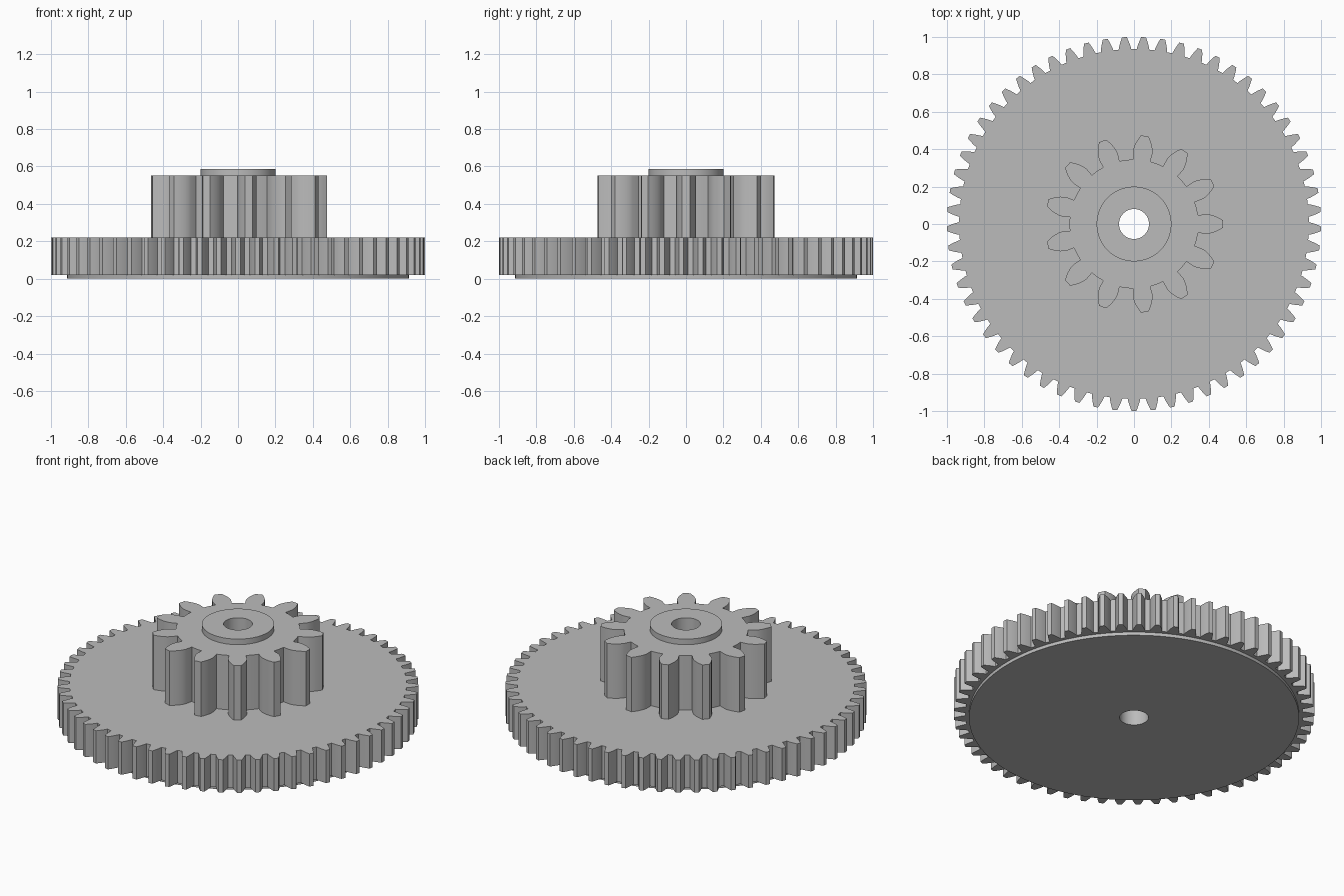
import bpy
import bmesh
from math import pi, cos, sin, tan, acos, radians, sqrt

BORE = 0.08

if "Cube" in bpy.data.objects:
    bpy.data.objects.remove(bpy.data.objects["Cube"], do_unlink=True)

grey = bpy.data.materials.new("plain grey")
grey.use_nodes = True
colour = (0.5, 0.5, 0.5, 1)
grey.diffuse_color = colour
grey.node_tree.nodes["Principled BSDF"].inputs["Base Color"].default_value = colour


def circle(radius, count=96):
    return [(radius * cos(2 * pi * i / count), radius * sin(2 * pi * i / count))
            for i in range(count)]


def gear_outline(teeth, tip, root, start, steps=5):
    """Involute spur gear outline with a tooth centred on the start angle."""
    pitch = tip * teeth / (teeth + 2)
    base = pitch * cos(radians(20))

    def involute(r):
        a = acos(min(1, base / r))
        return tan(a) - a

    # One flank from root to tip, as radius and half tooth angle
    low = max(root, base)
    radii = [low + (tip - low) * i / steps for i in range(steps + 1)]
    if root < base:
        radii.insert(0, root)
    thick = pi / (2 * teeth) + involute(pitch / cos(0))
    flank = [(r, thick - involute(r)) for r in radii]
    tooth = [(r, -a) for r, a in flank] + [(r, a) for r, a in reversed(flank)]
    tooth.append((root, pi / teeth))
    return [(r * cos(start + 2 * pi * k / teeth + a),
             r * sin(start + 2 * pi * k / teeth + a))
            for k in range(teeth) for r, a in tooth]


def bored_plate(name, outline, bottom, top):
    """Extrude an outline with the shaft hole through it."""
    bm = bmesh.new()
    edges = []
    for loop in (outline, circle(BORE, 48)):
        verts = [bm.verts.new((x, y, bottom)) for x, y in loop]
        edges += [bm.edges.new((v, verts[i - 1])) for i, v in enumerate(verts)]
    bmesh.ops.triangle_fill(bm, edges=edges, use_beauty=True, normal=(0, 0, 1))
    result = bmesh.ops.extrude_face_region(bm, geom=bm.faces[:], use_keep_orig=True)
    raised = [g for g in result["geom"] if isinstance(g, bmesh.types.BMVert)]
    bmesh.ops.translate(bm, verts=raised, vec=(0, 0, top - bottom))
    bmesh.ops.recalc_face_normals(bm, faces=bm.faces[:])
    mesh = bpy.data.meshes.new(name)
    bm.to_mesh(mesh)
    bm.free()
    mesh.materials.append(grey)
    obj = bpy.data.objects.new(name, mesh)
    bpy.context.collection.objects.link(obj)
    bpy.ops.object.select_all(action="DESELECT")
    obj.select_set(True)
    bpy.context.view_layer.objects.active = obj
    bpy.ops.object.shade_smooth_by_angle(angle=radians(25))


# Stacked parts, from the bottom up
bored_plate("bottom_disc", circle(0.915, 128), 0, 0.02)
bored_plate("large_gear", gear_outline(61, 1.0, 0.935, -pi / 2), 0.02, 0.22)
bored_plate("small_gear", gear_outline(13, 0.475, 0.345, 0), 0.22, 0.553)
bored_plate("top_boss", circle(0.2), 0.553, 0.587)
